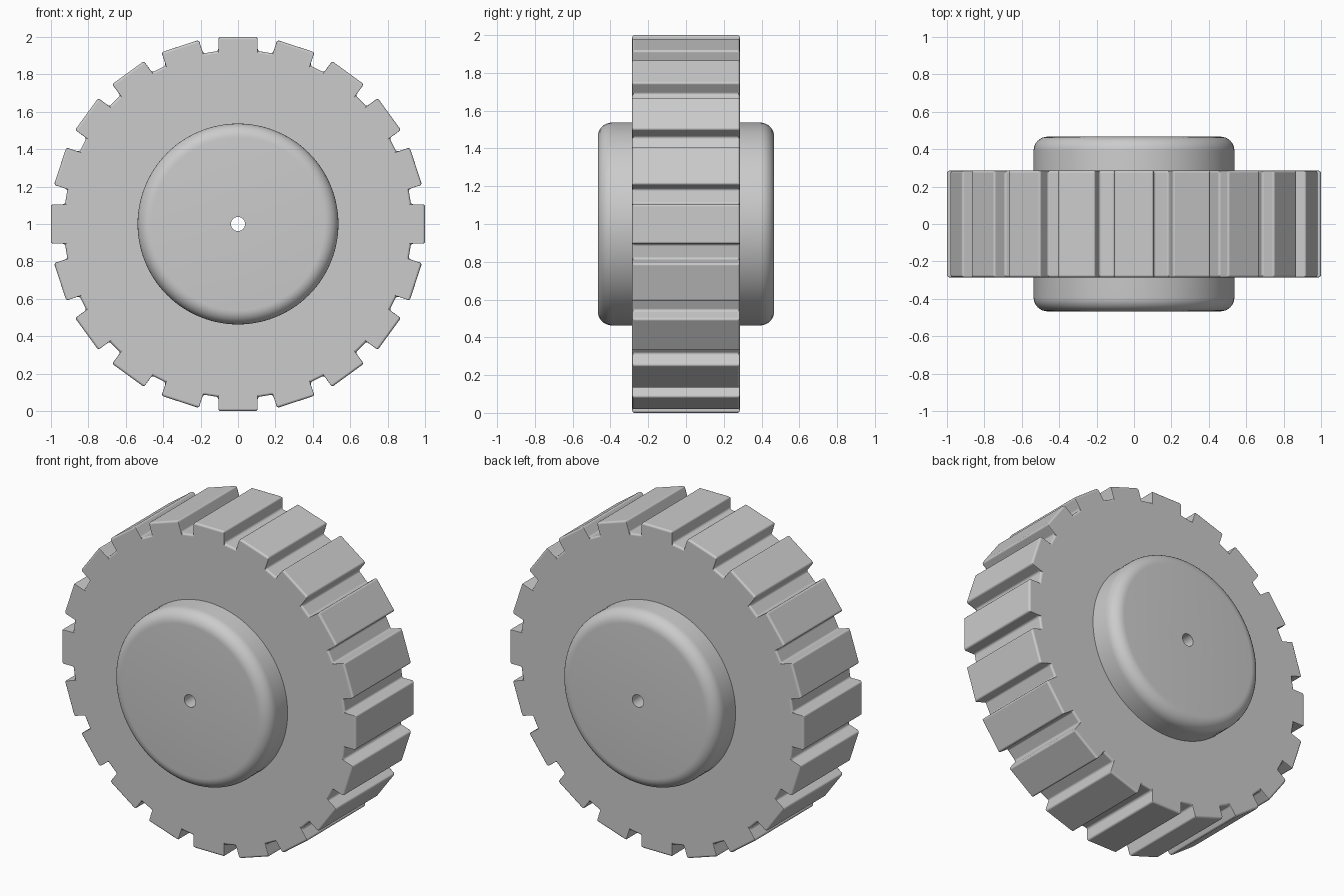
import bpy, bmesh, math
from mathutils import Vector

cube = bpy.data.objects.get("Cube")
if cube:
    bpy.data.objects.remove(cube, do_unlink=True)

CENTRE = Vector((0, 0, 1))

grey = bpy.data.materials.new("plain grey")
grey.use_nodes = True
colour = (0.6, 0.6, 0.6, 1)
grey.diffuse_color = colour
grey.node_tree.nodes["Principled BSDF"].inputs["Base Color"].default_value = colour


def finish(bm, name):
    """Turn a bmesh into a smooth-shaded object with crisp edges."""
    bmesh.ops.remove_doubles(bm, verts=bm.verts, dist=0.0001)
    bmesh.ops.recalc_face_normals(bm, faces=bm.faces)
    mesh = bpy.data.meshes.new(name)
    bm.to_mesh(mesh)
    bm.free()
    mesh.materials.append(grey)
    obj = bpy.data.objects.new(name, mesh)
    obj.location = CENTRE
    bpy.context.collection.objects.link(obj)
    bpy.ops.object.select_all(action='DESELECT')
    obj.select_set(True)
    bpy.context.view_layer.objects.active = obj
    bpy.ops.object.shade_smooth_by_angle(angle=math.radians(30))
    return obj


# Toothed tread: a ring with 20 flat-topped straight-sided blocks
TEETH, HALF_WIDTH, ROOT, BLOCK, BORE = 20, 0.285, 0.925, 0.105, 0.5
bm = bmesh.new()
outer = []
for i in range(TEETH):
    a = math.tau * i / TEETH
    along = Vector((math.cos(a), 0, math.sin(a)))
    across = Vector((-math.sin(a), 0, math.cos(a)))
    for radius, side in ((ROOT, -1), (1, -1), (1, 1), (ROOT, 1)):
        outer.append(along * radius + across * BLOCK * side)
inner = [p.normalized() * BORE for p in outer]
loops = [[bm.verts.new(p + Vector((0, y, 0))) for p in ring]
         for ring, y in ((outer, -HALF_WIDTH), (outer, HALF_WIDTH),
                         (inner, HALF_WIDTH), (inner, -HALF_WIDTH))]
n = len(outer)
for k in range(4):
    a, b = loops[k], loops[(k + 1) % 4]
    for i in range(n):
        j = (i + 1) % n
        bm.faces.new((a[i], a[j], b[j], b[i]))
tread = finish(bm, "tread")
bevel = tread.modifiers.new("soft edges", 'BEVEL')
bevel.width = 0.012
bevel.segments = 3
bevel.limit_method = 'ANGLE'
bevel.harden_normals = True

# Hub: a lathed drum with rounded rims and a through axle hole
RADIUS, HALF_DEPTH, FILLET, HOLE = 0.537, 0.467, 0.075, 0.038
front = [Vector((RADIUS - FILLET + FILLET * math.sin(t), -HALF_DEPTH + FILLET - FILLET * math.cos(t)))
         for t in (math.pi / 2 * s / 8 for s in range(9))]
front.insert(0, Vector((HOLE, -HALF_DEPTH)))
profile = front + [Vector((p.x, -p.y)) for p in reversed(front)]
bm = bmesh.new()
verts = [bm.verts.new((p.x, p.y, 0)) for p in profile]
edges = [bm.edges.new((v, verts[(i + 1) % len(verts)])) for i, v in enumerate(verts)]
bmesh.ops.spin(bm, geom=verts + edges, cent=(0, 0, 0), axis=(0, 1, 0),
               angle=math.tau, steps=96)
finish(bm, "hub")
